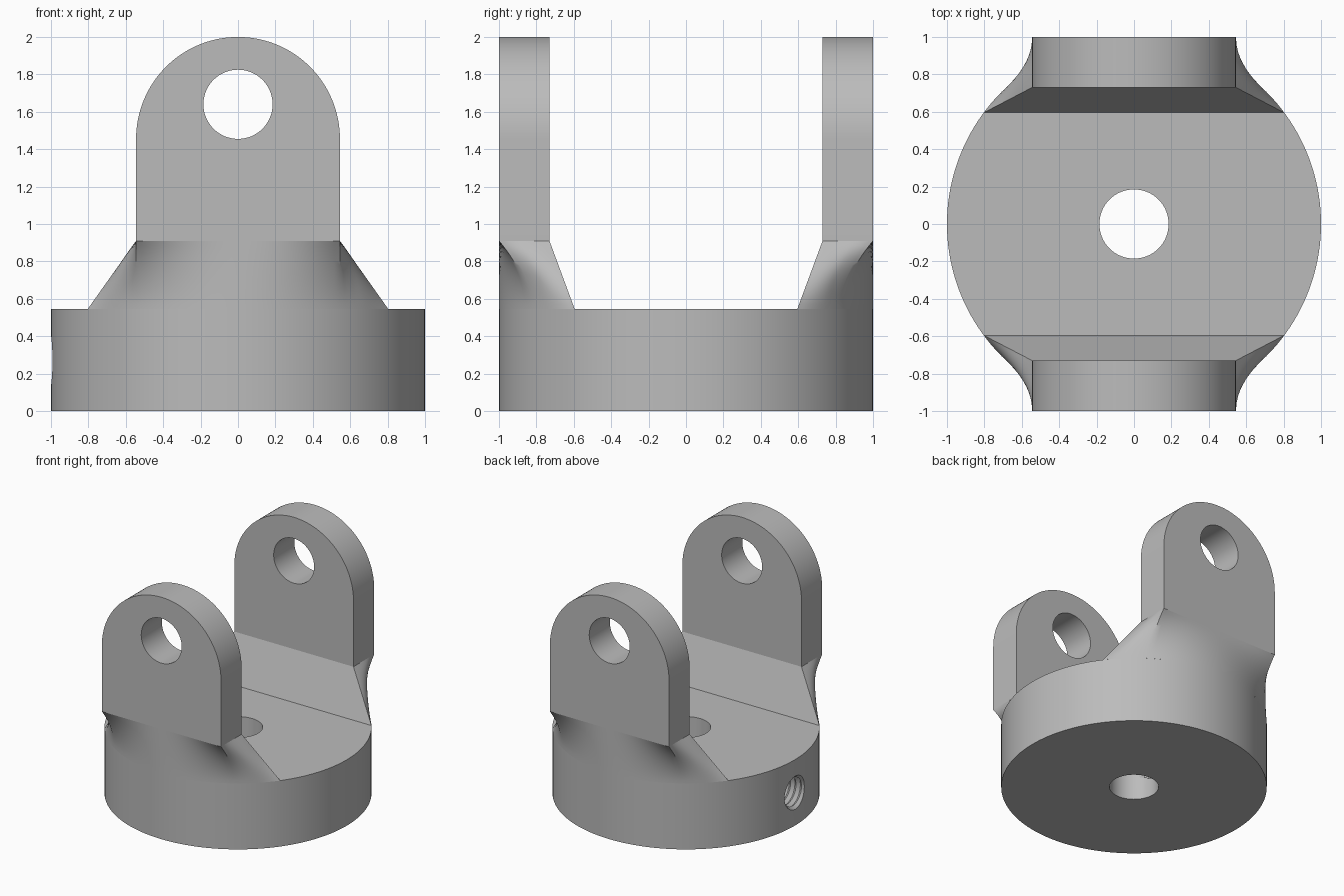
import bpy, bmesh, math
from mathutils import Matrix

if "Cube" in bpy.data.objects:
    bpy.data.objects.remove(bpy.data.objects["Cube"])

BASE_TOP, LUG_BOTTOM, HALF_W = 0.545, 0.91, 0.545
LUG_IN, CHORD_Y, HOLE_R = 0.73, 0.595, 0.185

grey = bpy.data.materials.new("plain grey")
grey.use_nodes = True
GREY = (0.5, 0.5, 0.5, 1)
grey.diffuse_color = GREY
grey.node_tree.nodes["Principled BSDF"].inputs["Base Color"].default_value = GREY


def make_object(name, bm):
    bmesh.ops.recalc_face_normals(bm, faces=bm.faces[:])
    mesh = bpy.data.meshes.new(name)
    bm.to_mesh(mesh)
    bm.free()
    mesh.materials.append(grey)
    ob = bpy.data.objects.new(name, mesh)
    bpy.context.collection.objects.link(ob)
    return ob


def cylinder(name, radius, depth, matrix, segments=64):
    bm = bmesh.new()
    bmesh.ops.create_cone(bm, cap_ends=True, segments=segments, radius1=radius,
                          radius2=radius, depth=depth, matrix=matrix)
    return make_object(name, bm)


def activate(ob):
    bpy.ops.object.select_all(action='DESELECT')
    ob.select_set(True)
    bpy.context.view_layer.objects.active = ob


def cut(ob, cutter):
    cutter.hide_render = True
    activate(ob)
    mod = ob.modifiers.new("hole", 'BOOLEAN')
    mod.operation, mod.solver, mod.object = 'DIFFERENCE', 'EXACT', cutter
    bpy.ops.object.modifier_apply(modifier=mod.name)
    bpy.data.objects.remove(cutter)


def smooth(ob, angle=30):
    activate(ob)
    bpy.ops.object.shade_smooth_by_angle(angle=math.radians(angle))


def bridge(bm, rings, closed):
    for a, b in zip(rings, rings[1:]):
        for j in range(len(a) if closed else len(a) - 1):
            k = (j + 1) % len(a)
            bm.faces.new((a[j], a[k], b[k], b[j]))


def thread_cutter():
    # Zigzag surface of revolution along x
    bm = bmesh.new()
    n, pitch, rings = 32, 0.05, []
    profile = [(-1.1, 0.137)]
    profile += [(-1.0 + i * pitch / 2, 0.115 if i % 2 else 0.137) for i in range(37)]
    for x, r in profile:
        rings.append([bm.verts.new((x, r * math.cos(math.tau * j / n),
                                    0.27 + r * math.sin(math.tau * j / n))) for j in range(n)])
    bridge(bm, rings, True)
    bm.faces.new(rings[0])
    bm.faces.new(rings[-1])
    return make_object("thread_cutter", bm)


# Round base with centre bore and a threaded side hole
base = cylinder("round_base", 1.0, BASE_TOP,
                Matrix.Translation((0, 0, BASE_TOP / 2)), 160)
cut(base, cylinder("bore_cutter", HOLE_R, 2, Matrix.Identity(4)))
cut(base, thread_cutter())
smooth(base, 25)


def make_lug(name, side):
    # Upright plate with a round top and a pin hole
    bm = bmesh.new()
    centre = 2 - HALF_W
    outline = [(-HALF_W, LUG_BOTTOM), (HALF_W, LUG_BOTTOM)]
    outline += [(HALF_W * math.cos(math.pi * i / 64), centre + HALF_W * math.sin(math.pi * i / 64))
                for i in range(65)]
    face = bm.faces.new([bm.verts.new((x, side * LUG_IN, z)) for x, z in outline])
    ext = bmesh.ops.extrude_face_region(bm, geom=[face])
    moved = [v for v in ext["geom"] if isinstance(v, bmesh.types.BMVert)]
    bmesh.ops.translate(bm, verts=moved, vec=(0, side * (1 - LUG_IN), 0))
    lug = make_object(name, bm)
    pin = Matrix.Translation((0, side * 0.865, 1.64)) @ Matrix.Rotation(math.pi / 2, 4, 'X')
    cut(lug, cylinder("pin_cutter", HOLE_R, 0.6, pin))
    smooth(lug)


def make_collar(name, side):
    # Blend from the circular segment of the base to the rectangular lug foot
    corner = math.acos(CHORD_Y)
    turn = math.asin(HALF_W)
    half = []
    for i in range(13):                       # side wall
        s = i / 12
        a = corner + (turn - corner) * s
        half.append((a, HALF_W, LUG_IN + (1 - LUG_IN) * s, min(1, s * 1.5)))
    for i in range(1, 17):                    # outer wall up to the middle
        a = turn * (1 - i / 16)
        half.append((a, math.sin(a), 1.0, 1.0))
    path = half + [(-a, -x, y, e) for a, x, y, e in half[-2::-1]]
    bm = bmesh.new()
    rings, steps = [], 14
    for k in range(steps + 1):
        t = k / steps
        ring = []
        for a, x, y, ease in path:
            w = t + (t ** 1.9 - t) * ease
            px = math.sin(a) * (1 - w) + x * w
            py = math.cos(a) * (1 - w) + y * w
            ring.append(bm.verts.new((px, side * py, BASE_TOP + (LUG_BOTTOM - BASE_TOP) * t)))
        rings.append(ring)
    bridge(bm, rings, False)
    # Flat sloping inner wall
    bm.faces.new([r[0] for r in rings] + [r[-1] for r in reversed(rings)])
    smooth(make_object(name, bm), 35)


for label, side in (("front", -1), ("back", 1)):
    make_lug(label + "_lug", side)
    make_collar(label + "_collar", side)
